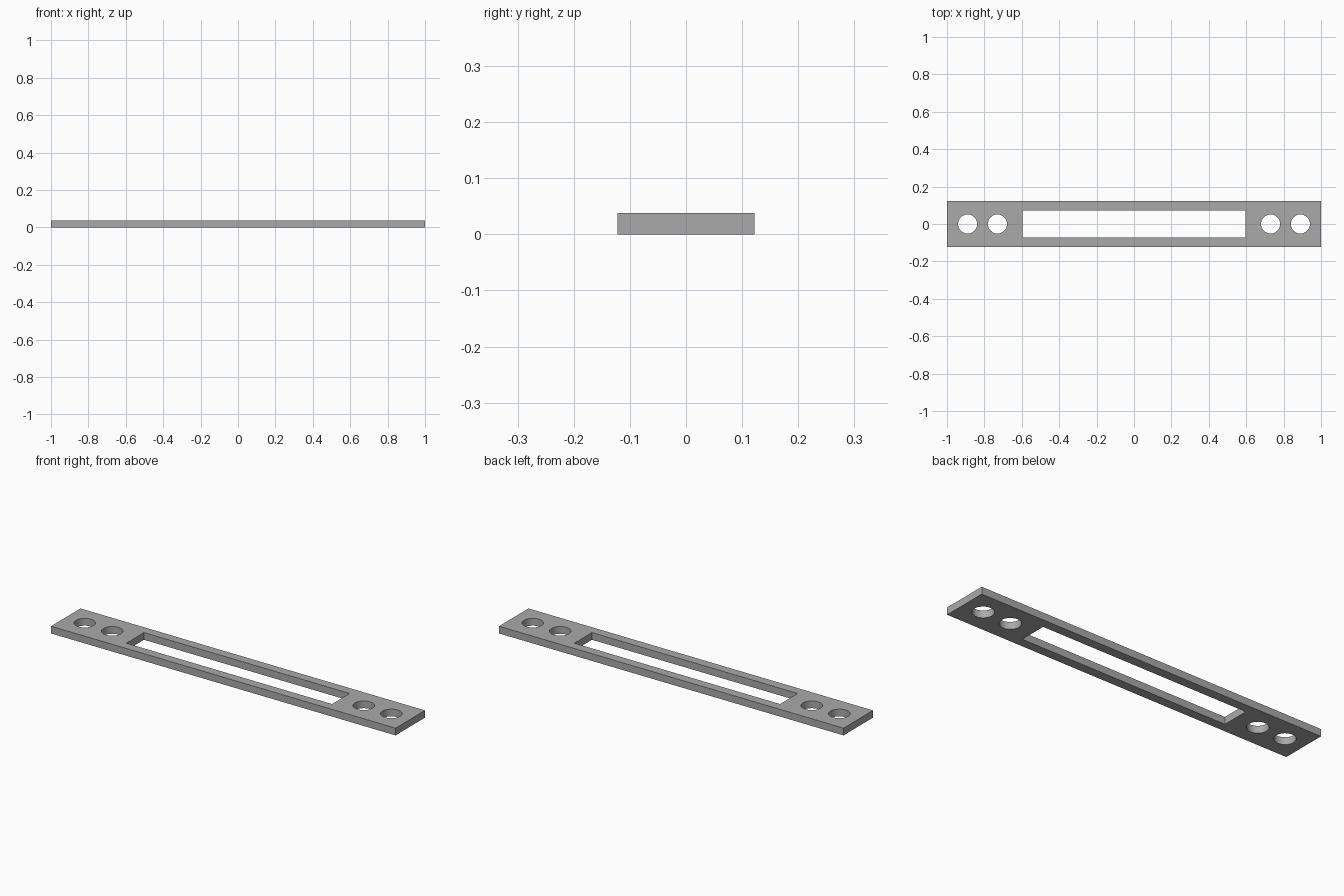
import bpy
import bmesh

cube = bpy.data.objects.get("Cube")
if cube:
    bpy.data.objects.remove(cube, do_unlink=True)

LENGTH, WIDTH, THICK = 2.0, 0.244, 0.038
SLOT_LENGTH, SLOT_WIDTH = 1.194, 0.146
HOLE_RADIUS = 0.051
HOLE_X = (0.73, 0.89)

grey = bpy.data.materials.new("plain grey")
grey.use_nodes = True
colour = (0.4, 0.4, 0.4, 1)
grey.diffuse_color = colour
grey.node_tree.nodes["Principled BSDF"].inputs["Base Color"].default_value = colour


def finish(bm, name):
    mesh = bpy.data.meshes.new(name)
    bm.to_mesh(mesh)
    bm.free()
    mesh.materials.append(grey)
    obj = bpy.data.objects.new(name, mesh)
    bpy.context.collection.objects.link(obj)
    return obj


def block(name, length, width, height):
    bm = bmesh.new()
    bmesh.ops.create_cube(bm, size=1)
    bmesh.ops.scale(bm, vec=(length, width, height), verts=bm.verts)
    bmesh.ops.translate(bm, vec=(0, 0, THICK / 2), verts=bm.verts)
    return finish(bm, name)


def drill(name, x):
    bm = bmesh.new()
    bmesh.ops.create_cone(bm, cap_ends=True, segments=48, radius1=HOLE_RADIUS,
                          radius2=HOLE_RADIUS, depth=THICK * 3)
    bmesh.ops.translate(bm, vec=(x, 0, THICK / 2), verts=bm.verts)
    return finish(bm, name)


# Flat mounting plate
plate = block("mounting_plate", LENGTH, WIDTH, THICK)

# Central slot and two mirrored pairs of screw holes
cutters = [block("slot_cutter", SLOT_LENGTH, SLOT_WIDTH, THICK * 3)]
for side, label in ((1, "left"), (-1, "right")):
    for x, place in zip(HOLE_X, ("inner", "outer")):
        cutters.append(drill(f"{label}_{place}_hole_cutter", side * x))

bpy.context.view_layer.objects.active = plate
plate.select_set(True)
for cutter in cutters:
    cut = plate.modifiers.new(cutter.name, "BOOLEAN")
    cut.operation = "DIFFERENCE"
    cut.solver = "EXACT"
    cut.object = cutter
    bpy.ops.object.modifier_apply(modifier=cut.name)
    bpy.data.objects.remove(cutter, do_unlink=True)

# Smooth hole walls with crisp rims
bpy.ops.object.shade_smooth_by_angle()
